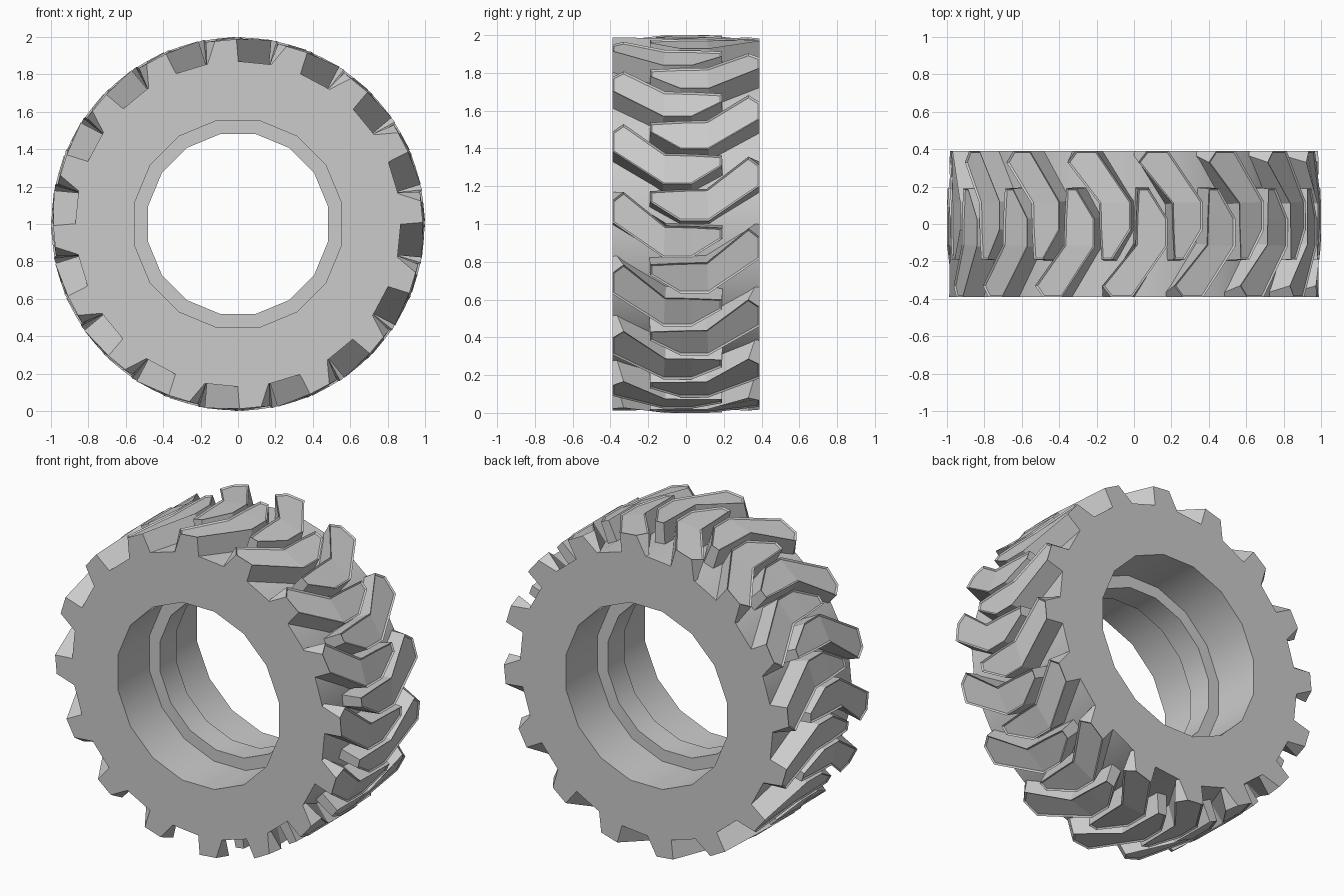
import bpy, bmesh
from math import sin, cos, pi, radians

if "Cube" in bpy.data.objects:
    bpy.data.objects.remove(bpy.data.objects["Cube"])

HALF = 0.39      # half of the tyre width
LUGS = 16        # tread bars on each side


def at(r, deg, y):
    a = radians(deg)
    return (r * cos(a), y, 1 + r * sin(a))


def finish(bm, name):
    bmesh.ops.recalc_face_normals(bm, faces=bm.faces[:])
    me = bpy.data.meshes.new(name)
    bm.to_mesh(me)
    bm.free()
    ob = bpy.data.objects.new(name, me)
    bpy.context.collection.objects.link(ob)
    return ob


# Tyre carcass: 32-sided tread floor, 16-sided bore with a raised lip in the middle
profile = [(0.87, -HALF), (0.87, HALF), (0.565, HALF), (0.565, 0.08),
           (0.49, 0.08), (0.49, -0.08), (0.565, -0.08), (0.565, -HALF)]
bm = bmesh.new()
rings = []
for i in range(32):
    ring = []
    for r, y in profile:
        flat = cos(pi / 16) if (i % 2 and r < 0.8) else 1
        ring.append(bm.verts.new(at(r * flat, 11.25 * (i + 1), y)))
    rings.append(ring)
n = len(profile)
for i in range(32):
    a, b = rings[i], rings[(i + 1) % 32]
    for j in range(n):
        k = (j + 1) % n
        bm.faces.new((a[j], a[k], b[k], b[j]))
body = finish(bm, "tyre_body")
bpy.context.view_layer.objects.active = body
body.select_set(True)
bpy.ops.object.shade_smooth_by_angle(angle=radians(30))
body.select_set(False)

# Tread bar outline: (y, angle, radius) on top, (y, angle) at the root
top = [(-HALF, 23, .988), (-HALF, 29.7, .985), (-.33, 32.4, .988), (-.11, 22, 1.0),
       (.03, 21.8, 1.0), (.19, 21.3, .997), (.19, 18, .997), (.03, 12.2, 1.0), (-.12, 12.2, 1.0)]
root = [(-HALF, 22.3), (-HALF, 34), (-.37, 34), (-.105, 22.8),
        (.03, 22.6), (.195, 22), (.195, 17.3), (.035, 11.3), (-.125, 11.3)]
top_faces = [(0, 1, 2, 3, 8), (8, 3, 4, 7), (7, 4, 5, 6)]


def add_lug(bm, turn, side):
    t = [bm.verts.new(at(r, d + turn, y * side)) for y, d, r in top]
    b = [bm.verts.new(at(0.85, d + turn, y * side)) for y, d in root]
    caps = [bm.faces.new([t[i] for i in f]) for f in top_faces]
    faces = caps + [bm.faces.new([b[i] for i in reversed(f)]) for f in top_faces]
    m = len(t)
    for i in range(m):
        j = (i + 1) % m
        faces.append(bm.faces.new((t[j], t[i], b[i], b[j])))
    bmesh.ops.recalc_face_normals(bm, faces=faces)
    # narrow chamfer around the top: lower the rim a little, keep the crown
    bmesh.ops.inset_region(bm, faces=caps, thickness=0.009, use_even_offset=True)
    for v in t:
        k = 0.992
        v.co.x *= k
        v.co.z = 1 + (v.co.z - 1) * k


# Front bars, and mirrored back bars shifted by half a step
for name, side, shift in (("front_tread_bars", 1, 0), ("back_tread_bars", -1, -11.25)):
    bm = bmesh.new()
    for i in range(LUGS):
        add_lug(bm, i * 360 / LUGS + shift, side)
    finish(bm, name)
